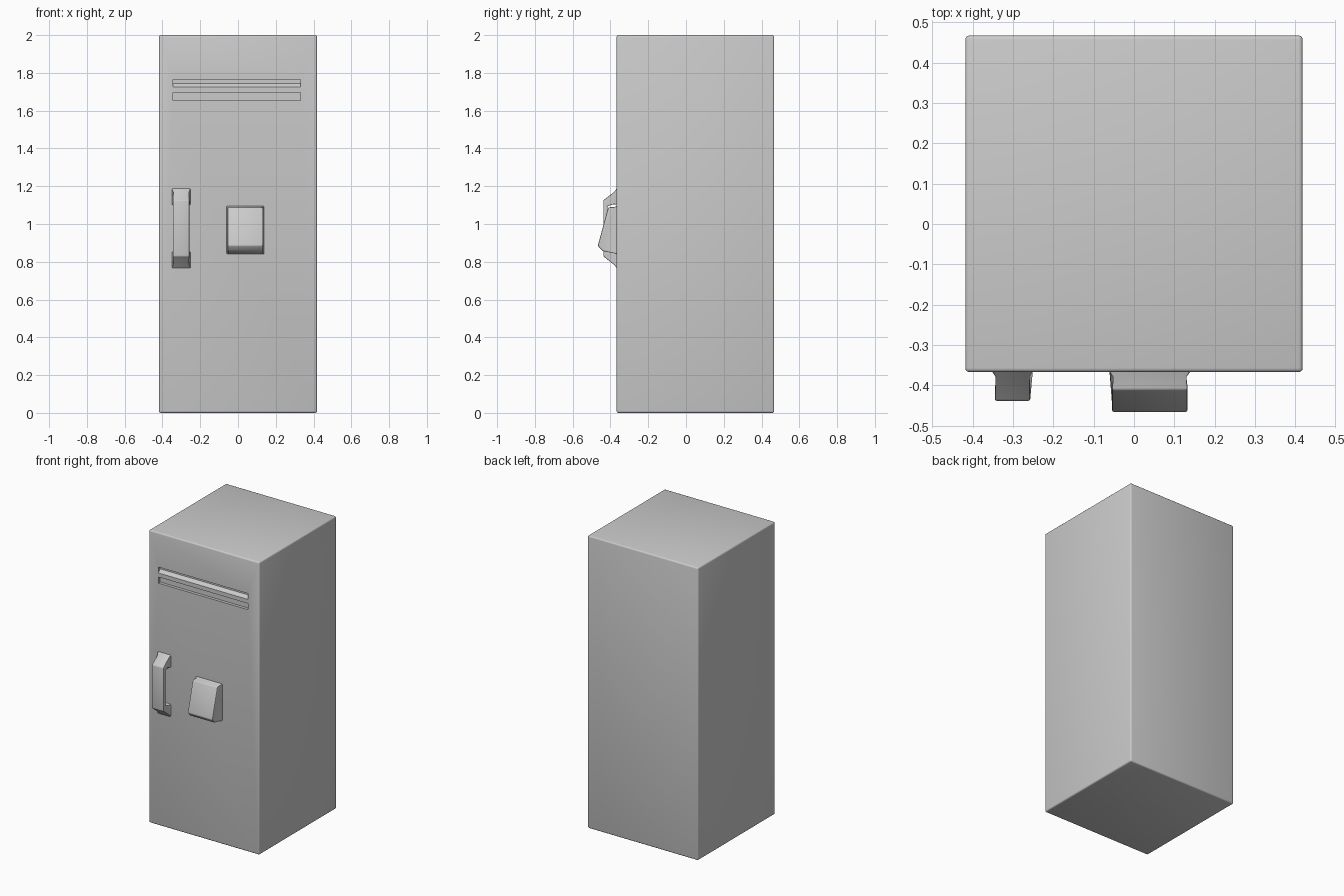
import bpy, bmesh

if "Cube" in bpy.data.objects:
    bpy.data.objects.remove(bpy.data.objects["Cube"])

FRONT = -0.367  # y of the door face


def finish(name, bm, bevel=0.0, segments=2):
    bmesh.ops.recalc_face_normals(bm, faces=bm.faces)
    mesh = bpy.data.meshes.new(name)
    bm.to_mesh(mesh)
    bm.free()
    ob = bpy.data.objects.new(name, mesh)
    bpy.context.collection.objects.link(ob)
    if bevel:
        mod = ob.modifiers.new("bevel", "BEVEL")
        mod.width, mod.segments = bevel, segments
        mod.limit_method = "ANGLE"
    return ob


def box(name, lo, hi, bevel=0.0, segments=2):
    bm = bmesh.new()
    bmesh.ops.create_cube(bm, size=1)
    for v in bm.verts:
        v.co = [(a + b) / 2 + c * (b - a) for a, b, c in zip(lo, hi, v.co)]
    return finish(name, bm, bevel, segments)


def side_profile(name, points, x0, x1, bevel, flare=0.008):
    """Extrude a (y, z) outline along x, flaring it where it meets the door."""
    bm = bmesh.new()
    face = bm.faces.new([bm.verts.new((x0, y, z)) for y, z in points])
    ext = bmesh.ops.extrude_face_region(bm, geom=[face])["geom"]
    moved = [v for v in ext if isinstance(v, bmesh.types.BMVert)]
    bmesh.ops.translate(bm, verts=moved, vec=(x1 - x0, 0, 0))
    mid = (x0 + x1) / 2
    for v in bm.verts:
        if v.co.y > FRONT - 0.002:
            v.co.x += flare if v.co.x > mid else -flare
    return finish(name, bm, bevel)


# Cabinet body with softened edges
body = box("locker_body", (-0.418, FRONT, 0), (0.418, 0.467, 2), 0.01, 3)

# Two vent slots cut into the door; the upper one slopes out at the bottom
lower = box("vent_cutter_lower", (-0.345, FRONT - 0.1, 1.655), (0.332, FRONT + 0.02, 1.697))
upper = side_profile("vent_cutter_upper",
                     [(FRONT - 0.1, 1.765), (FRONT + 0.02, 1.765), (FRONT + 0.02, 1.745),
                      (FRONT, 1.725), (FRONT - 0.1, 1.725)], -0.345, 0.332, 0, 0)
for cutter in (lower, upper):
    mod = body.modifiers.new("vent", "BOOLEAN")
    mod.operation, mod.solver, mod.object = "DIFFERENCE", "EXACT", cutter
    cutter.hide_render = True
    cutter.hide_set(True)

# Pull handle: a bar standing off the door on two angled feet
upper_half = [(FRONT + 0.005, 1.195), (FRONT - 0.013, 1.17), (-0.438, 1.125)]
inner = [(-0.415, 1.095), (FRONT - 0.013, 1.105), (FRONT + 0.005, 1.1)]
mid_z = 0.977
flip = lambda pts: [(y, 2 * mid_z - z) for y, z in reversed(pts)]
handle = side_profile("pull_handle", upper_half + flip(upper_half) + flip(inner) + inner[::1],
                      -0.345, -0.257, 0.005)

# Wedge-shaped lock housing
lock = side_profile("lock_housing",
                    [(FRONT + 0.005, 1.098), (FRONT - 0.013, 1.09), (-0.412, 1.088), (-0.467, 0.885),
                     (-0.442, 0.857), (FRONT - 0.013, 0.845), (FRONT + 0.005, 0.838)],
                    -0.055, 0.133, 0.006)

# Smooth shading with sharp edges kept
for ob in (body, handle, lock):
    bpy.ops.object.select_all(action="DESELECT")
    ob.select_set(True)
    bpy.context.view_layer.objects.active = ob
    for mod in list(ob.modifiers):
        bpy.ops.object.modifier_apply(modifier=mod.name)
    bpy.ops.object.shade_smooth_by_angle(angle=0.6)

# Cutters are no longer needed
for cutter in (lower, upper):
    bpy.data.objects.remove(cutter)
